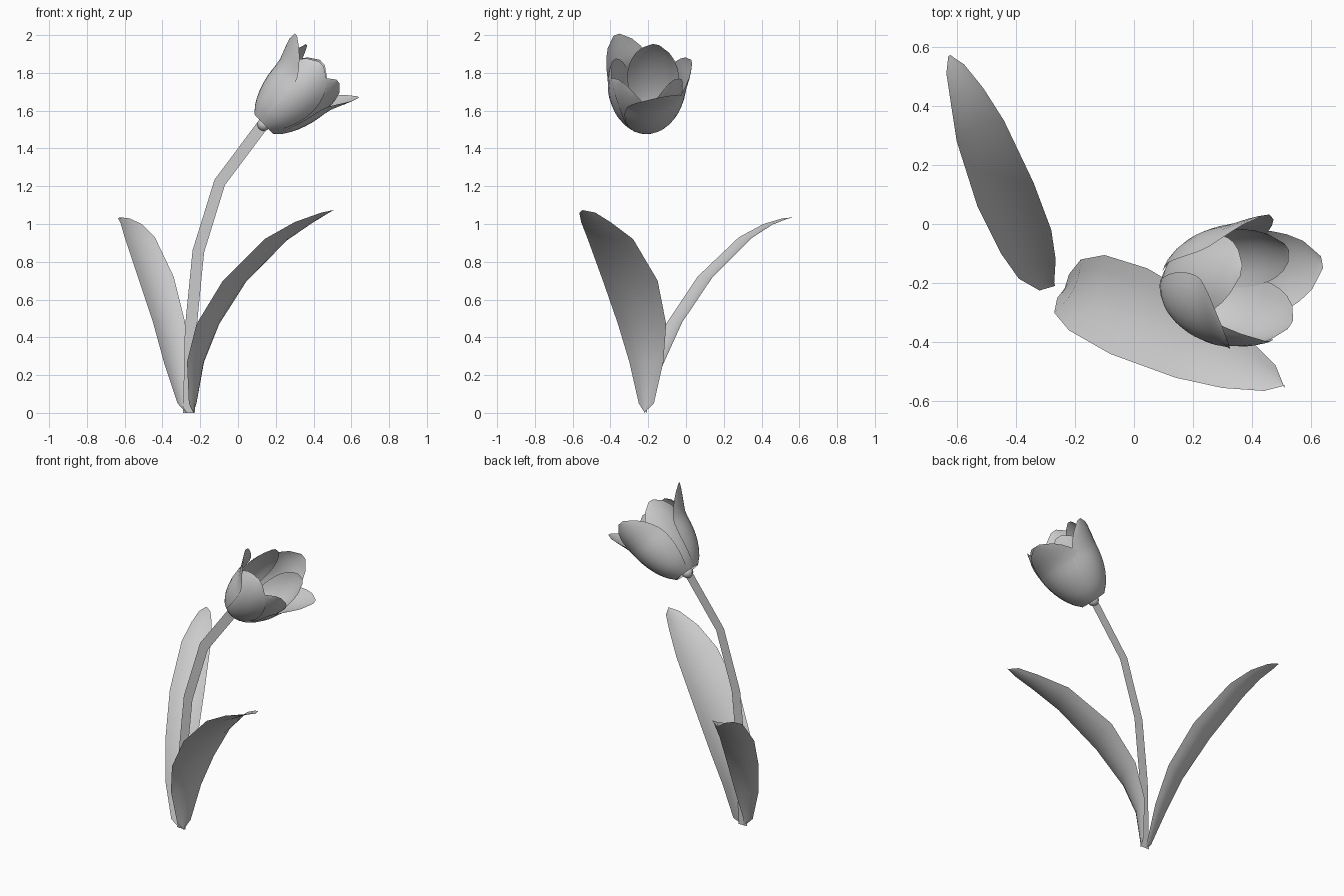
import bpy
from math import sin, cos, pi, radians
from mathutils import Vector

cube = bpy.data.objects.get("Cube")
if cube:
    bpy.data.objects.remove(cube, do_unlink=True)

# One pale grey for the whole plant
grey = bpy.data.materials.new("pale_grey")
grey.use_nodes = True
colour = (0.6, 0.6, 0.6, 1)
grey.diffuse_color = colour
grey.node_tree.nodes["Principled BSDF"].inputs["Base Color"].default_value = colour


def sheet(name, rows, smooth=True):
    """Skin a list of equally long point rows as one open surface."""
    n = len(rows[0])
    verts = [p for row in rows for p in row]
    faces = [(r * n + c, r * n + c + 1, (r + 1) * n + c + 1, (r + 1) * n + c)
             for r in range(len(rows) - 1) for c in range(n - 1)]
    mesh = bpy.data.meshes.new(name)
    mesh.from_pydata(verts, [], faces)
    mesh.materials.append(grey)
    mesh.polygons.foreach_set("use_smooth", [smooth] * len(faces))
    obj = bpy.data.objects.new(name, mesh)
    bpy.context.collection.objects.link(obj)
    return obj


def leaf(name, base, tip, edges, heading, cup):
    """Leaf from pairs of edge points (z, x, y, x, y), cupped along heading."""
    base, tip, heading = Vector(base), Vector(tip), Vector(heading).normalized()
    steps = [i / 3 for i in range(-3, 4)]
    rows = [[base + 0.004 * u * heading.cross((0, 0, 1)) for u in steps]]
    for z, ax, ay, bx, by in edges:
        a, b = Vector((ax, ay, z)), Vector((bx, by, z))
        depth = cup * (b - a).length
        rows.append([a.lerp(b, (u + 1) / 2) + heading * depth * (1 - u * u) for u in steps])
    rows.append([tip + 0.004 * u * heading.cross((0, 0, 1)) for u in steps])
    return sheet(name, rows)


leaf("front_leaf", (-0.235, -0.22, 0), (0.51, -0.55, 1.075), [
    (0.05, -0.26, -0.25, -0.22, -0.17),
    (0.27, -0.27, -0.30, -0.18, -0.12),
    (0.47, -0.22, -0.36, -0.10, -0.105),
    (0.70, -0.08, -0.44, 0.045, -0.15),
    (0.92, 0.14, -0.52, 0.265, -0.28),
    (1.01, 0.30, -0.555, 0.40, -0.40),
    (1.06, 0.44, -0.565, 0.48, -0.48)], (0.8, -0.35, -0.3), 0.12)

leaf("back_leaf", (-0.27, -0.21, 0), (-0.625, 0.57, 1.035), [
    (0.05, -0.32, -0.225, -0.27, -0.20),
    (0.26, -0.39, -0.185, -0.265, -0.12),
    (0.48, -0.45, -0.10, -0.28, -0.02),
    (0.72, -0.53, 0.06, -0.34, 0.14),
    (0.93, -0.60, 0.28, -0.44, 0.35),
    (1.00, -0.62, 0.41, -0.51, 0.46),
    (1.03, -0.635, 0.51, -0.575, 0.54)], (-0.4, 0.85, -0.3), 0.12)

# Stem: a flat bent ribbon
path = [Vector(p) for p in ((-0.26, -0.21, 0), (-0.25, -0.21, 0.45),
                            (-0.21, -0.21, 0.855), (-0.097, -0.21, 1.22),
                            (0.135, -0.21, 1.53))]
ribbon = []
for i, p in enumerate(path):
    along = (path[min(i + 1, len(path) - 1)] - path[max(i - 1, 0)]).normalized()
    side = along.cross((0, 1, 0)) * 0.031
    ribbon.append([p - side, p + side])
sheet("stem", ribbon, smooth=False)

# Knob where the bloom meets the stem
foot = Vector((0.137, -0.21, 1.528))
bpy.ops.mesh.primitive_uv_sphere_add(segments=16, ring_count=8, radius=0.035, location=foot)
knob = bpy.context.object
knob.name = "flower_knob"
knob.data.materials.append(grey)
bpy.ops.object.shade_smooth()

# Bloom: cupped petals around a leaning axis
axis = Vector((0.72, 0, 0.69)).normalized()
up_side = Vector((-axis.z, 0, axis.x))
across = Vector((0, 1, 0))


def petal(name, degrees, length, width, scale, curl):
    """Rounded petal lying on the bud's surface, its tip flaring by curl."""
    rows, count, mid = [], 12, radians(degrees)
    outward = up_side * cos(mid) + across * sin(mid)
    for i in range(count + 1):
        t = i / count
        r = scale * sin(pi * (0.04 + 0.66 * t)) ** 0.45
        flare = curl * (max(0, t - 0.62) / 0.38) ** 1.3
        half = width * max(0.02, sin(pi * (0.06 + 0.94 * t ** 1.1))) ** 0.55
        row = []
        for j in range(-4, 5):
            a = mid + j / 4 * half / r
            row.append(foot + axis * length * t + outward * flare
                       + up_side * 0.178 * r * cos(a) + across * 0.203 * r * sin(a))
        rows.append(row)
    return sheet(name, rows)


for name, degrees, length, width, scale, curl in (
        ("outer_petal_top", -33, 0.45, 0.8, 1.04, 0.10),
        ("outer_petal_back", 84, 0.45, 0.9, 1.04, 0.05),
        ("outer_petal_bottom", 163, 0.46, 0.9, 1.04, 0.085),
        ("inner_petal_top", 17, 0.455, 0.8, 0.96, 0),
        ("inner_petal_front", -83, 0.44, 0.95, 1.01, 0),
        ("inner_petal_low", -133, 0.44, 0.9, 0.98, 0),
        ("inner_petal_back", 130, 0.43, 0.8, 0.95, 0)):
    petal(name, degrees, length, width, scale, curl)
